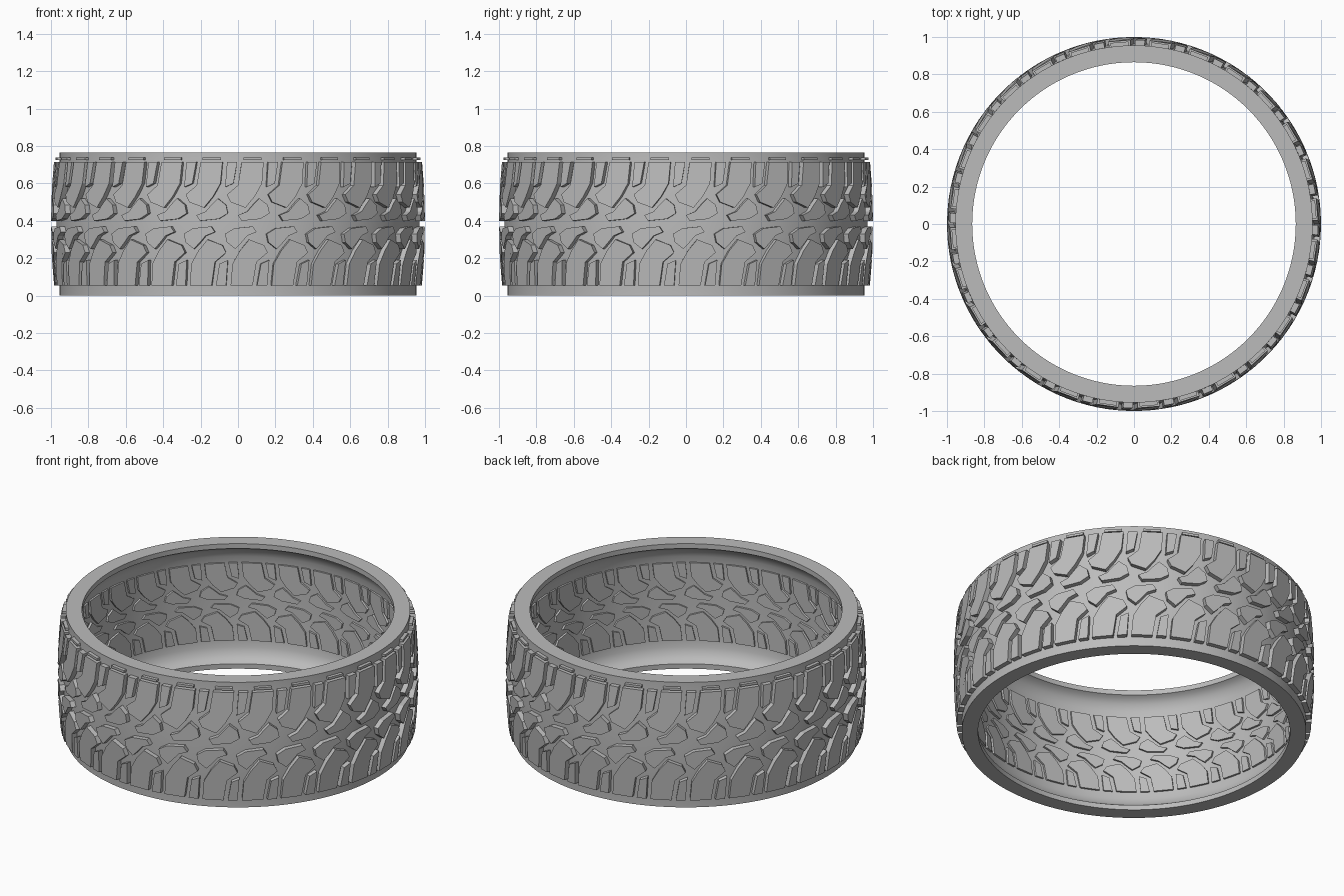
import bpy, bmesh, math

if "Cube" in bpy.data.objects:
    bpy.data.objects.remove(bpy.data.objects["Cube"])

MID = 0.385          # half height of the tyre
COUNT = 28           # tread repeats around the ring
PITCH = math.tau / COUNT

rubber = bpy.data.materials.new("grey rubber")
rubber.diffuse_color = (0.5, 0.5, 0.5, 1)
rubber.use_nodes = True
rubber.node_tree.nodes["Principled BSDF"].inputs["Base Color"].default_value = rubber.diffuse_color


def finish(bm, name, angle):
    bmesh.ops.recalc_face_normals(bm, faces=bm.faces)
    me = bpy.data.meshes.new(name)
    bm.to_mesh(me)
    bm.free()
    ob = bpy.data.objects.new(name, me)
    me.materials.append(rubber)
    bpy.context.collection.objects.link(ob)
    bpy.context.view_layer.objects.active = ob
    ob.select_set(True)
    bpy.ops.object.shade_smooth_by_angle(angle=math.radians(angle))
    ob.select_set(False)


def polar(r, a, z):
    return (r * math.cos(a), r * math.sin(a), z)


def crown(z):
    return 1.0 - 0.016 * ((z - MID) / 0.33) ** 2


# Carcass: closed cross-section turned around the axis
profile = [(0.865, 0), (0.955, 0), (0.955, 0.06), (0.964, 0.16), (0.97, 0.30),
           (0.97, 0.47), (0.964, 0.60), (0.955, 0.72), (0.955, 0.765), (0.865, 0.765),
           (0.865, 0.735), (0.885, 0.725), (0.91, 0.70), (0.925, 0.66), (0.93, 0.60),
           (0.93, 0.16), (0.925, 0.105), (0.91, 0.065), (0.885, 0.04), (0.865, 0.03)]
SEG = 128
bm = bmesh.new()
rings = [[bm.verts.new(polar(r, math.tau * i / SEG, z)) for r, z in profile] for i in range(SEG)]
for i in range(SEG):
    a, b = rings[i], rings[(i + 1) % SEG]
    for j in range(len(profile)):
        k = (j + 1) % len(profile)
        bm.faces.new((a[j], b[j], b[k], a[k]))
finish(bm, "carcass", 30)


def tread(name, outline, flip=False, low=False):
    """Repeat one block outline (arc length, height) around the ring."""
    if flip:
        outline = [(0.1 - u, 2 * MID - z) for u, z in outline]
    bm = bmesh.new()
    n = len(outline)
    for i in range(COUNT):
        a0 = i * PITCH - math.pi / 2
        top = [bm.verts.new(polar(0.976 if low else crown(z), a0 + u, z)) for u, z in outline]
        base = [bm.verts.new(polar(0.945, a0 + u, z)) for u, z in outline]
        layers = [top, base]
        if not low:  # block roots show inside the carcass
            squash = [(u, MID + (z - MID) * 0.72) for u, z in outline]
            layers.append([bm.verts.new(polar(0.935, a0 + u, z)) for u, z in squash])
            layers.append([bm.verts.new(polar(0.918, a0 + u, z)) for u, z in squash])
        bm.faces.new(layers[0])
        bm.faces.new(layers[-1][::-1])
        for p, q in zip(layers, layers[1:]):
            for j in range(n):
                k = (j + 1) % n
                bm.faces.new((p[j], q[j], q[k], p[k]))
    finish(bm, name, 15)


# Tread blocks: the lower half is the upper half turned upside down
lug = [(0.02, 0.715), (0.14, 0.715), (0.13, 0.60), (0.09, 0.53),
       (0.04, 0.47), (-0.04, 0.50), (-0.06, 0.54), (0.0, 0.59)]
bar = [(0.165, 0.715), (0.22, 0.715), (0.2, 0.60), (0.155, 0.58)]
zigzag = [(0.085, 0.49), (0.115, 0.52), (0.16, 0.485), (0.17, 0.44),
          (0.12, 0.41), (0.02, 0.40), (0.0, 0.43), (0.05, 0.45)]
for side, flip in (("upper", False), ("lower", True)):
    tread(side + "_shoulder_lugs", lug, flip)
    tread(side + "_shoulder_bars", bar, flip)
    tread(side + "_centre_blocks", zigzag, flip)

# Thin steps above the upper shoulder
tread("shoulder_steps", [(0.03, 0.724), (0.13, 0.724), (0.13, 0.738), (0.03, 0.738)], low=True)
